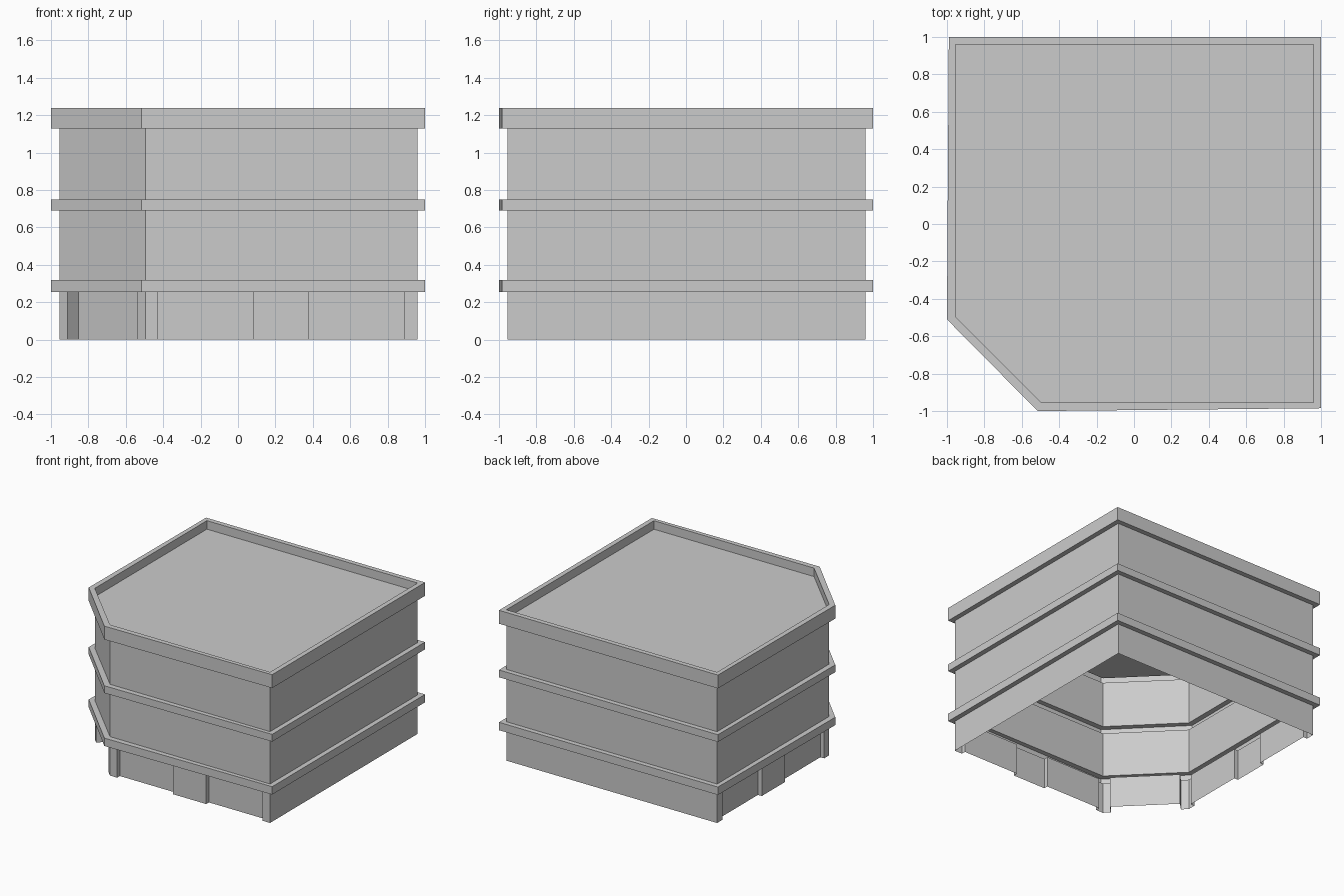
import bpy
import bmesh
from mathutils import Vector

cube = bpy.data.objects.get("Cube")
if cube:
    bpy.data.objects.remove(cube, do_unlink=True)

grey = bpy.data.materials.new("plain grey")
grey.use_nodes = True
colour = (0.6, 0.6, 0.6, 1)
grey.diffuse_color = colour
grey.node_tree.nodes["Principled BSDF"].inputs["Base Color"].default_value = colour

# Plans run counter-clockwise from the back corner, with one cut corner
WALL = [(-.955, .96), (-.955, -.495), (-.495, -.955), (.96, -.955), (.96, .96)]
BAND = [(-.99, 1), (-1, -.51), (-.515, -1), (1, -.985), (1, 1)]


def ring(bm, plan, z):
    return [bm.verts.new((p[0], p[1], z)) for p in plan]


def bridge(bm, low, high):
    for i in range(len(low)):
        j = (i + 1) % len(low)
        bm.faces.new((low[i], low[j], high[j], high[i]))


def finish(bm, name):
    mesh = bpy.data.meshes.new(name)
    bm.to_mesh(mesh)
    bm.free()
    mesh.materials.append(grey)
    obj = bpy.data.objects.new(name, mesh)
    bpy.context.collection.objects.link(obj)
    return obj


# Upper storeys: one shell stepping out at each band, closed by a sunken roof
bm = bmesh.new()
section = [(WALL, .255)]
for bottom, top in ((.255, .32), (.69, .75), (1.13, 1.24)):
    section += [(WALL, bottom)] if bottom > .3 else []
    section += [(BAND, bottom), (BAND, top), (WALL, top)]
section.append((WALL, 1.17))
rings = [ring(bm, plan, z) for plan, z in section]
for low, high in zip(rings, rings[1:]):
    bridge(bm, low, high)
bm.faces.new(rings[-1])
finish(bm, "upper_storeys_and_roof")

# Ground floor: shallow bays between posts on three sides, open underneath
SIDE_BAYS = [(.07, .58), (.88, 1.39)]
FRONT_BAYS = [(.065, .575), (.875, 1.385)]
bays = [(SIDE_BAYS, .035), ([(.06, .59)], .085), (FRONT_BAYS, .035), ([], 0), ([], 0)]
plan, soffits = [], []
for i, (spans, depth) in enumerate(bays):
    start = Vector(WALL[i])
    along = (Vector(WALL[(i + 1) % len(WALL)]) - start).normalized()
    inward = Vector((-along.y, along.x)) * depth
    plan.append(start)
    for a, b in spans:
        outer_a, outer_b = start + along * a, start + along * b
        bay = [outer_a, outer_a + inward, outer_b + inward, outer_b]
        plan += bay
        soffits.append(bay)

bm = bmesh.new()
bridge(bm, ring(bm, plan, 0), ring(bm, plan, .255))
for bay in soffits:
    bm.faces.new(ring(bm, bay, .255))
bmesh.ops.remove_doubles(bm, verts=bm.verts, dist=.0001)
finish(bm, "ground_floor_walls")
